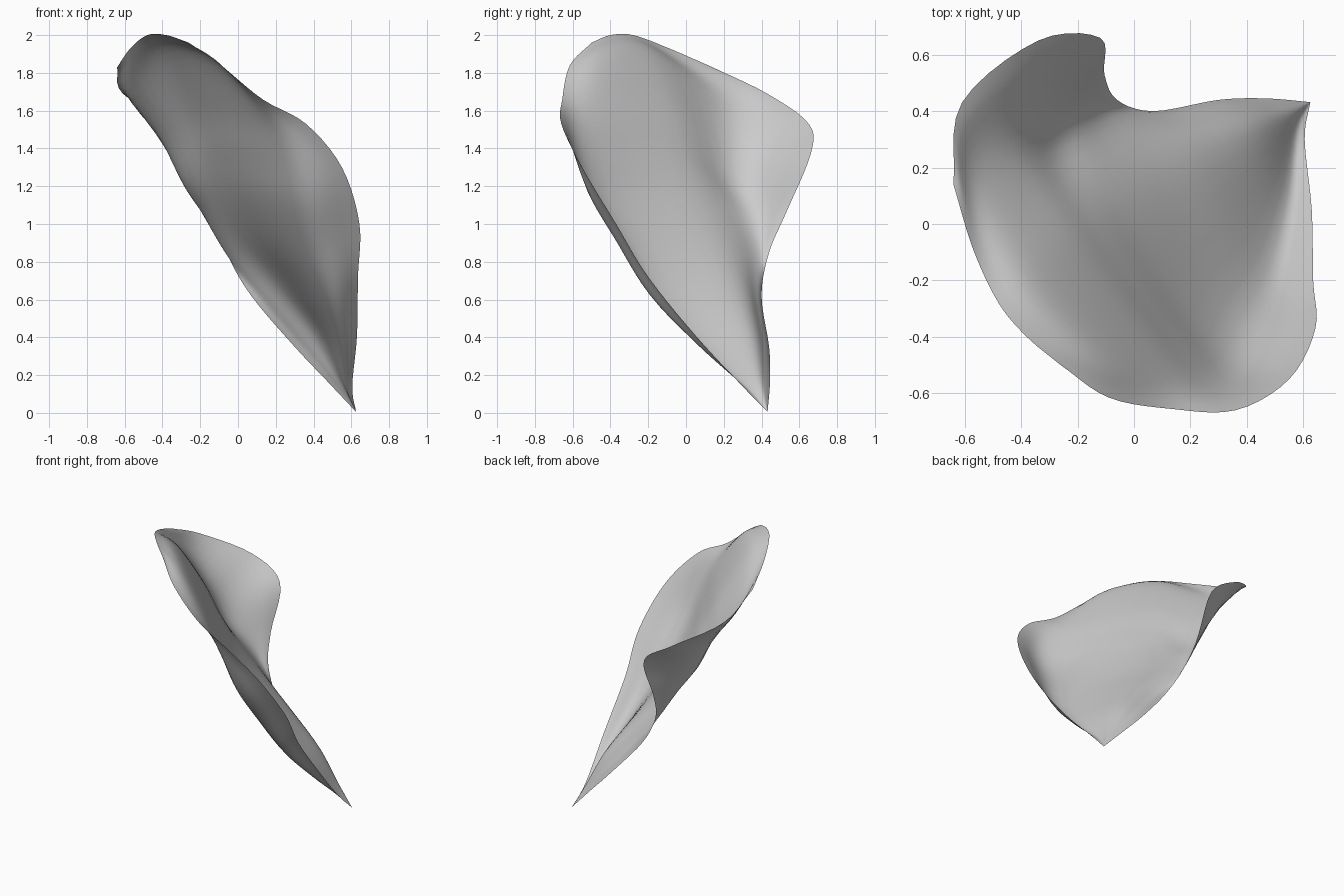
import bpy, bmesh
from mathutils import Vector

if "Cube" in bpy.data.objects:
    bpy.data.objects.remove(bpy.data.objects["Cube"])

# Five lengthwise ribs of the petal, each running from the shared tip to the upper lip
TIP = (.625, .432, .005)
left_edge = [(.47, .445, .17), (.3, .44, .35), (.07, .4, .62), (-.06, .44, .85), (-.105, .53, 1.06),
             (-.12, .66, 1.37), (-.34, .65, 1.53), (-.61, .43, 1.69), (-.64, .14, 1.83)]
left_fold = [(.52, .42, .16), (.36, .415, .36), (.14, .375, .62), (-.06, .37, .86), (-.18, .34, 1.045),
             (-.285, .31, 1.2), (-.4, .27, 1.43), (-.55, .17, 1.69), (-.57, -.09, 1.93)]
midrib = [(.55, .39, .16), (.43, .33, .42), (.26, .25, .67), (.08, .16, .92), (-.03, .05, 1.15),
          (-.12, -.02, 1.37), (-.22, -.08, 1.61), (-.37, -.19, 1.9), (-.48, -.28, 2.0)]
right_fold = [(.575, .33, .13), (.54, .09, .35), (.475, -.15, .6), (.38, -.32, .88), (.31, -.46, 1.13),
              (.22, -.5, 1.36), (.08, -.48, 1.59), (-.15, -.45, 1.88), (-.38, -.4, 2.0)]
right_edge = [(.605, .3, .14), (.63, .05, .41), (.635, -.2, .72), (.643, -.37, 1.0), (.55, -.55, 1.3),
              (.36, -.66, 1.53), (.13, -.655, 1.66), (-.09, -.615, 1.84), (-.26, -.5, 1.96)]


def spline(points, steps):
    """Smooth curve through all the points."""
    p = [Vector(q) for q in points]
    p = [2 * p[0] - p[1]] + p + [2 * p[-1] - p[-2]]
    out = []
    for i in range(1, len(p) - 2):
        a, b, c, d = p[i - 1:i + 3]
        for k in range(steps):
            t = k / steps
            out.append(b + .5 * t * (c - a + t * (2 * a - 5 * b + 4 * c - d
                                                  + t * (3 * (b - c) + d - a))))
    return out + [p[-2]]


# Loft a thin sheet across the ribs
ribs = [spline([TIP] + r, 5) for r in (left_edge, left_fold, midrib, right_fold, right_edge)]
rows = [spline(section, 6) for section in zip(*ribs)]
bm = bmesh.new()
grid = [[bm.verts.new(v) for v in row] for row in rows]
for a, b in zip(grid, grid[1:]):
    for j in range(len(a) - 1):
        bm.faces.new((a[j], b[j], b[j + 1], a[j + 1]))
bmesh.ops.remove_doubles(bm, verts=bm.verts, dist=.0005)
bm.normal_update()
if sum(f.normal.z * f.calc_area() for f in bm.faces) < 0:
    bmesh.ops.reverse_faces(bm, faces=bm.faces)
for f in bm.faces:
    f.smooth = True
mesh = bpy.data.meshes.new("petal")
bm.to_mesh(mesh)
bm.free()
petal = bpy.data.objects.new("petal", mesh)
bpy.context.collection.objects.link(petal)
